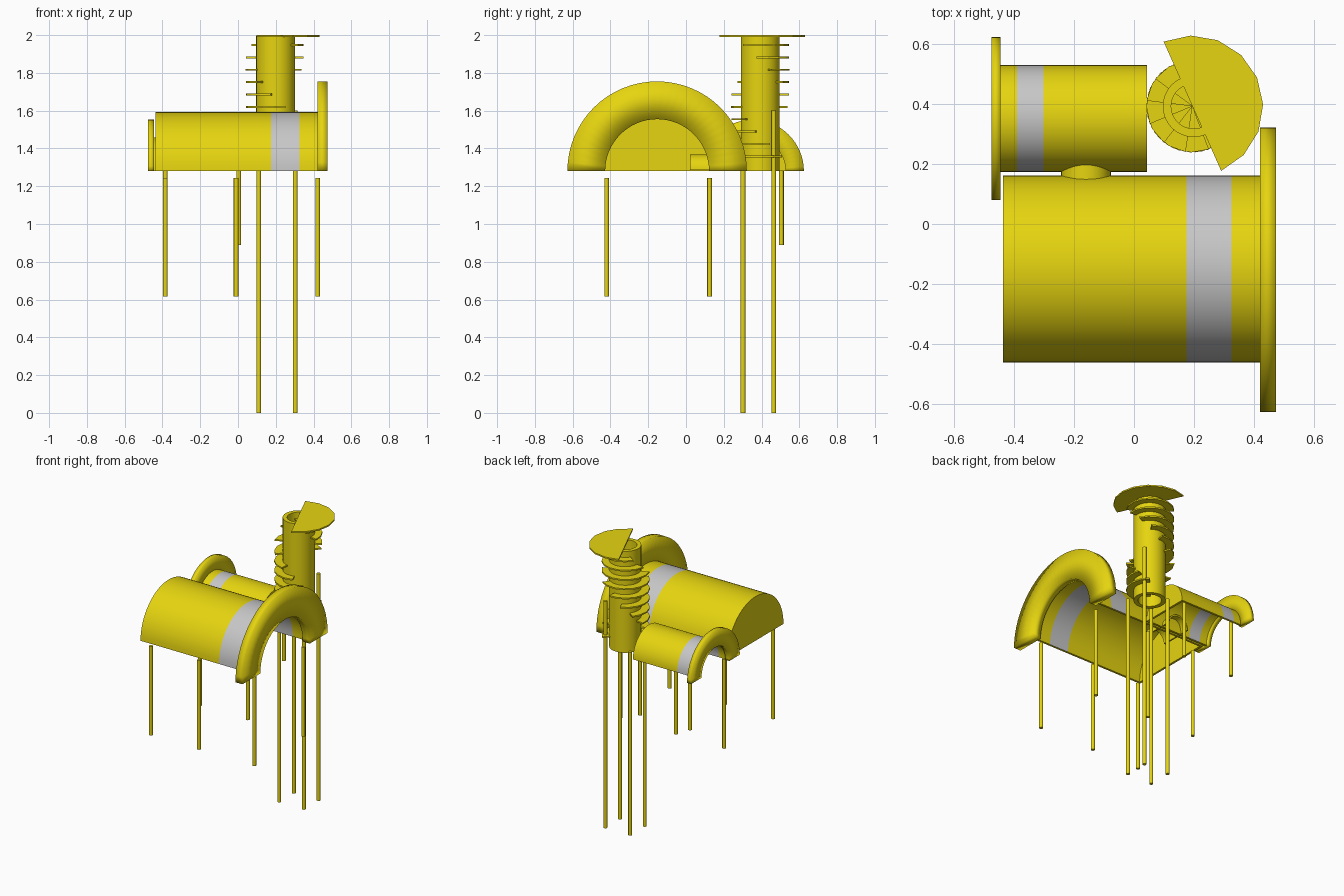
import bpy, bmesh, math

if "Cube" in bpy.data.objects:
    bpy.data.objects.remove(bpy.data.objects["Cube"])


def material(name, rgb):
    m = bpy.data.materials.new(name)
    m.diffuse_color = (*rgb, 1)
    m.use_nodes = True
    m.node_tree.nodes["Principled BSDF"].inputs["Base Color"].default_value = m.diffuse_color
    return m


YELLOW = material("yellow", (0.79, 0.66, 0.005))
SILVER = material("silver", (0.57, 0.57, 0.57))
BASE = 1.28            # underside of the tunnels
TX, TY = 0.195, 0.393  # tower centre


def finish(bm, name, smooth=None):
    bmesh.ops.remove_doubles(bm, verts=bm.verts, dist=1e-5)
    bmesh.ops.recalc_face_normals(bm, faces=bm.faces)
    me = bpy.data.meshes.new(name)
    bm.to_mesh(me)
    bm.free()
    ob = bpy.data.objects.new(name, me)
    bpy.context.collection.objects.link(ob)
    me.materials.append(YELLOW)
    me.materials.append(SILVER)
    if smooth:
        bpy.ops.object.select_all(action='DESELECT')
        ob.select_set(True)
        bpy.context.view_layer.objects.active = ob
        bpy.ops.object.shade_smooth_by_angle(angle=math.radians(smooth))
    return ob


def half_sweep(name, profile, cy, smooth, band=None, n=32):
    """Sweep a closed (x, radius) profile half a turn about the x axis at y=cy."""
    bm = bmesh.new()
    rings = []
    for i in range(n + 1):
        a = math.pi * i / n
        rings.append([bm.verts.new((x, cy + r * math.cos(a), BASE + r * math.sin(a)))
                      for x, r in profile])
    k = len(profile)
    for i in range(n):
        for j in range(k):
            q = (j + 1) % k
            if profile[j][1] == 0 and profile[q][1] == 0:
                continue
            f = bm.faces.new((rings[i][j], rings[i][q], rings[i + 1][q], rings[i + 1][j]))
            if band and band[0] < f.calc_center_median().x < band[1]:
                f.material_index = 1
    # flat undersides, left and right of the axis
    bm.faces.new(rings[0])
    bm.faces.new(rings[n])
    return finish(bm, name, smooth)


def tunnel(name, closed, opened, band, r, cy, t=0.015):
    """Half-pipe with one closed end and a silver band."""
    s = 1 if opened > closed else -1
    b = band if s > 0 else band[::-1]
    prof = [(closed, 0), (closed, r), (b[0], r), (b[1], r), (opened, r),
            (opened, r - t), (b[1], r - t), (b[0], r - t),
            (closed + s * t, r - t), (closed + s * t, 0)]
    return half_sweep(name, prof, cy, 40, band)


def arch(name, x0, x1, r0, r1, cy):
    return half_sweep(name, [(x0, r0), (x0, r1), (x1, r1), (x1, r0)], cy, 180)


def sector(name, start, r, z, t):
    """Half-disc plate with eight straight rim pieces."""
    bm = bmesh.new()
    vs = [bm.verts.new((TX, TY, z))]
    for i in range(9):
        a = math.radians(start + 22.5 * i)
        vs.append(bm.verts.new((TX + r * math.cos(a), TY + r * math.sin(a), z)))
    f = bm.faces.new(vs)
    ext = bmesh.ops.extrude_face_region(bm, geom=[f])["geom"]
    bmesh.ops.translate(bm, vec=(0, 0, t),
                        verts=[g for g in ext if isinstance(g, bmesh.types.BMVert)])
    finish(bm, name)


def post(name, x, y, z0, z1, r=0.0125):
    bm = bmesh.new()
    bmesh.ops.create_cone(bm, cap_ends=True, segments=12, radius1=r, radius2=r, depth=z1 - z0)
    bmesh.ops.translate(bm, verts=bm.verts, vec=(x, y, (z0 + z1) / 2))
    finish(bm, name, 40)


# tunnels and their entrance arches
tunnel("large_tunnel", -0.437, 0.425, (0.175, 0.325), 0.312, -0.15)
arch("large_entrance_arch", 0.42, 0.474, 0.275, 0.475, -0.153)
tunnel("small_tunnel", 0.043, -0.45, (-0.39, -0.302), 0.178, 0.352)
arch("small_entrance_arch", -0.476, -0.445, 0.155, 0.272, 0.352)

# half-round passage between the two tunnels
bm = bmesh.new()
rows = []
for y in (0.02, 0.25):
    rows.append([bm.verts.new((-0.16 + r * math.cos(math.pi * i / 16), y,
                               BASE + 0.005 + r * math.sin(math.pi * i / 16)))
                 for r, order in ((0.083, range(17)), (0.073, range(16, -1, -1)))
                 for i in order])
for j in range(34):
    q = (j + 1) % 34
    bm.faces.new((rows[0][j], rows[0][q], rows[1][q], rows[1][j]))
for row in rows:
    bm.faces.new(row)
finish(bm, "connecting_passage", 40)

# hollow tower
bm = bmesh.new()
prof = [(0.103, BASE), (0.103, 1.995), (0.075, 1.995), (0.075, BASE)]
n = 32
rings = [[bm.verts.new((TX + 0.004 + r * math.cos(2 * math.pi * i / n),
                        TY + r * math.sin(2 * math.pi * i / n), z)) for r, z in prof]
         for i in range(n)]
for i in range(n):
    a, b = rings[i], rings[(i + 1) % n]
    for j in range(4):
        q = (j + 1) % 4
        bm.faces.new((a[j], b[j], b[q], a[q]))
finish(bm, "tower_tube", 40)

# spiral of half-disc steps, ending in the wide platform on top
for k in range(1, 11):
    sector(f"spiral_step_{k}", -66 + 29.5 * k, 0.154, 2.008 - 0.0655 * k, 0.01)
sector("top_platform", -66, 0.236, 1.99, 0.01)

# tower legs, one of them reaching up beside the tube
for x in (0.11, 0.303):
    for y in (0.302, 0.465):
        top = 1.6 if x > 0.2 and y > 0.4 else BASE + 0.01
        post(f"tower_leg_{x}_{y}", x, y, 0, top)

# tunnel legs
for x in (-0.385, -0.01, 0.422):
    for y in (-0.42, 0.125):
        post(f"large_tunnel_leg_{x}_{y}", x, y, 0.615, 1.243)
for x in (-0.385, 0.004):
    post(f"small_tunnel_leg_{x}", x, 0.505, 0.89, BASE + 0.005)
